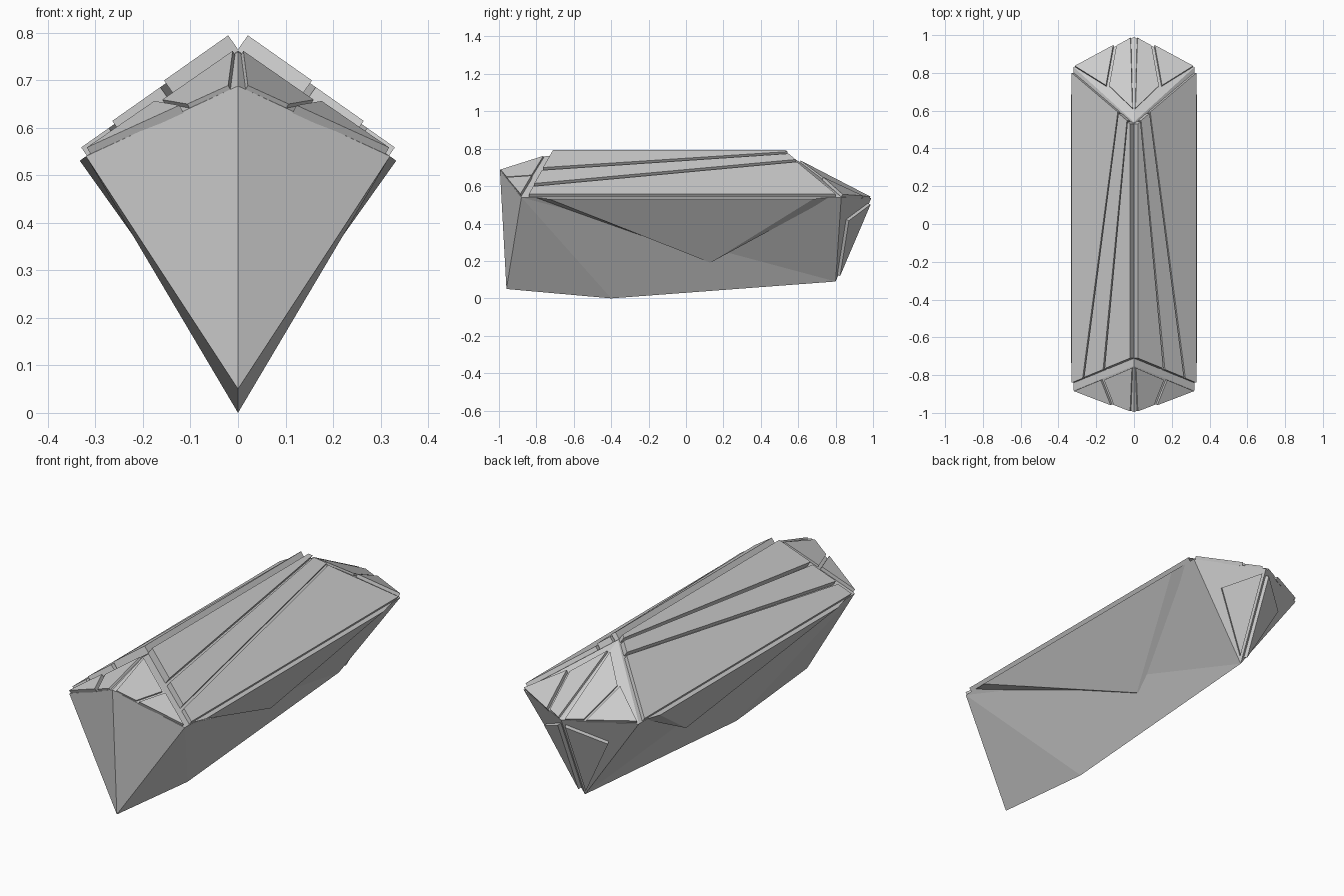
import bpy, bmesh
from mathutils import Vector

if "Cube" in bpy.data.objects:
    bpy.data.objects.remove(bpy.data.objects["Cube"])

grey = bpy.data.materials.new("light grey")
grey.diffuse_color = (0.6, 0.6, 0.6, 1)
grey.use_nodes = True
grey.node_tree.nodes["Principled BSDF"].inputs["Base Color"].default_value = grey.diffuse_color

V = Vector
CENTRE = V((0, 0, 0.4))

# Key hull points (right half, mirrored later)
FRONT = V((0, -0.995, 0.688))
RIDGE_F = V((0, -0.75, 0.76))
RIDGE_B = V((0, 0.54, 0.765))
BACK = V((0, 0.99, 0.535))
SIDE_F = V((0.32, -0.88, 0.54))
SIDE_B = V((0.32, 0.83, 0.54))
KEEL_F = V((0, -0.96, 0.05))
KEEL_M = V((0, -0.4, 0))
KEEL_B = V((0, 0.8, 0.09))


def finish(name, bm):
    """Store the mesh, colour it and mirror it across x."""
    me = bpy.data.meshes.new(name)
    bm.to_mesh(me)
    bm.free()
    me.materials.append(grey)
    ob = bpy.data.objects.new(name, me)
    bpy.context.collection.objects.link(ob)
    mod = ob.modifiers.new("mirror", 'MIRROR')
    mod.merge_threshold = 0.0005


def outward(points):
    """Normal of a planar face, pointing away from the hull centre."""
    n = (points[1] - points[0]).cross(points[2] - points[0]).normalized()
    return n if n.dot(points[0] - CENTRE) > 0 else -n


def plate(name, base, thickness, top=None):
    """Solid plate on a hull facet, optionally with a smaller outer face."""
    n = outward(base)
    bm = bmesh.new()
    lo = [bm.verts.new(p - n * 0.003) for p in base]
    hi = [bm.verts.new(p + n * thickness) for p in (top or base)]
    bm.faces.new(lo)
    bm.faces.new(hi)
    for i in range(len(lo)):
        j = (i + 1) % len(lo)
        bm.faces.new((lo[i], lo[j], hi[j], hi[i]))
    bmesh.ops.recalc_face_normals(bm, faces=bm.faces)
    finish(name, bm)


def blend(a, b, c, wa, wb, wc):
    return a * wa + b * wb + c * wc


# Faceted hull
bm = bmesh.new()
for pts in [(FRONT, SIDE_F, KEEL_F), (FRONT, RIDGE_F, SIDE_F),
            (RIDGE_F, RIDGE_B, SIDE_B, SIDE_F), (RIDGE_B, BACK, SIDE_B),
            (SIDE_B, BACK, KEEL_B), (SIDE_F, KEEL_F, KEEL_M),
            (SIDE_F, KEEL_M, KEEL_B), (SIDE_F, SIDE_B, KEEL_B)]:
    f = bm.faces.new([bm.verts.new(p) for p in pts])
    f.normal_update()
    if f.normal.dot(pts[0] - CENTRE) < 0:
        f.normal_flip()
bmesh.ops.remove_doubles(bm, verts=bm.verts, dist=0.0005)
finish("hull", bm)


# Roof strips, tapering towards the back
def roof(x, back):
    y = 0.53 + 0.85 * x if back else -0.71 - 0.41 * x
    return V((x, y, 0.765 - 0.703 * x))


strips = [("upper", 0.0, 0.135, 0.0, 0.014, 0.036),
          ("middle", 0.147, 0.248, 0.021, 0.066, 0.029),
          ("lower", 0.26, 0.318, 0.074, 0.318, 0.021)]
for label, f0, f1, b0, b1, t in strips:
    plate(label + "_roof_strip",
          [roof(f0, False), roof(f1, False), roof(b1, True), roof(b0, True)], t)


# Split triangular end plates: inner panel and outer corner panel
def end_plates(label, tip, ridge, side, on_tip, on_ridge, ridge_in):
    a = blend(tip, ridge, side, 0.95, 0.0, 0.05)
    b = blend(tip, ridge, side, ridge_in, 0.98 - ridge_in, 0.02)
    p = tip.lerp(side, on_tip)
    q = ridge.lerp(side, on_ridge) * (1 - ridge_in) + tip * ridge_in
    c = blend(tip, ridge, side, 0.02, 0.01, 0.97)
    gap = (c - (p + q) / 2).normalized() * 0.008
    plate(label + "_inner_panel", [a, b, q - gap, p - gap], 0.01)
    plate(label + "_corner_panel", [p + gap, q + gap, c], 0.016)


end_plates("front_top", FRONT, RIDGE_F, SIDE_F, 0.34, 0.52, 0.03)
end_plates("back_top", BACK, RIDGE_B, SIDE_B, 0.31, 0.5, 0.14)

# Lower back plates
plate("back_lower_plate",
      [blend(SIDE_B, BACK, KEEL_B, *w) for w in
       ((0.53, 0.21, 0.26), (0.04, 0.90, 0.06), (0.04, 0.04, 0.92))], 0.018)


# Triangular side plates with sloped ends
def flank(y, z):
    return V((0.32 * (z - 0.09) / 0.45, y, z))


plate("side_plate", [flank(-0.82, 0.54), flank(0.78, 0.54), flank(0.13, 0.19)], 0.016,
      [flank(-0.73, 0.54), flank(0.68, 0.54), flank(0.13, 0.20)])
